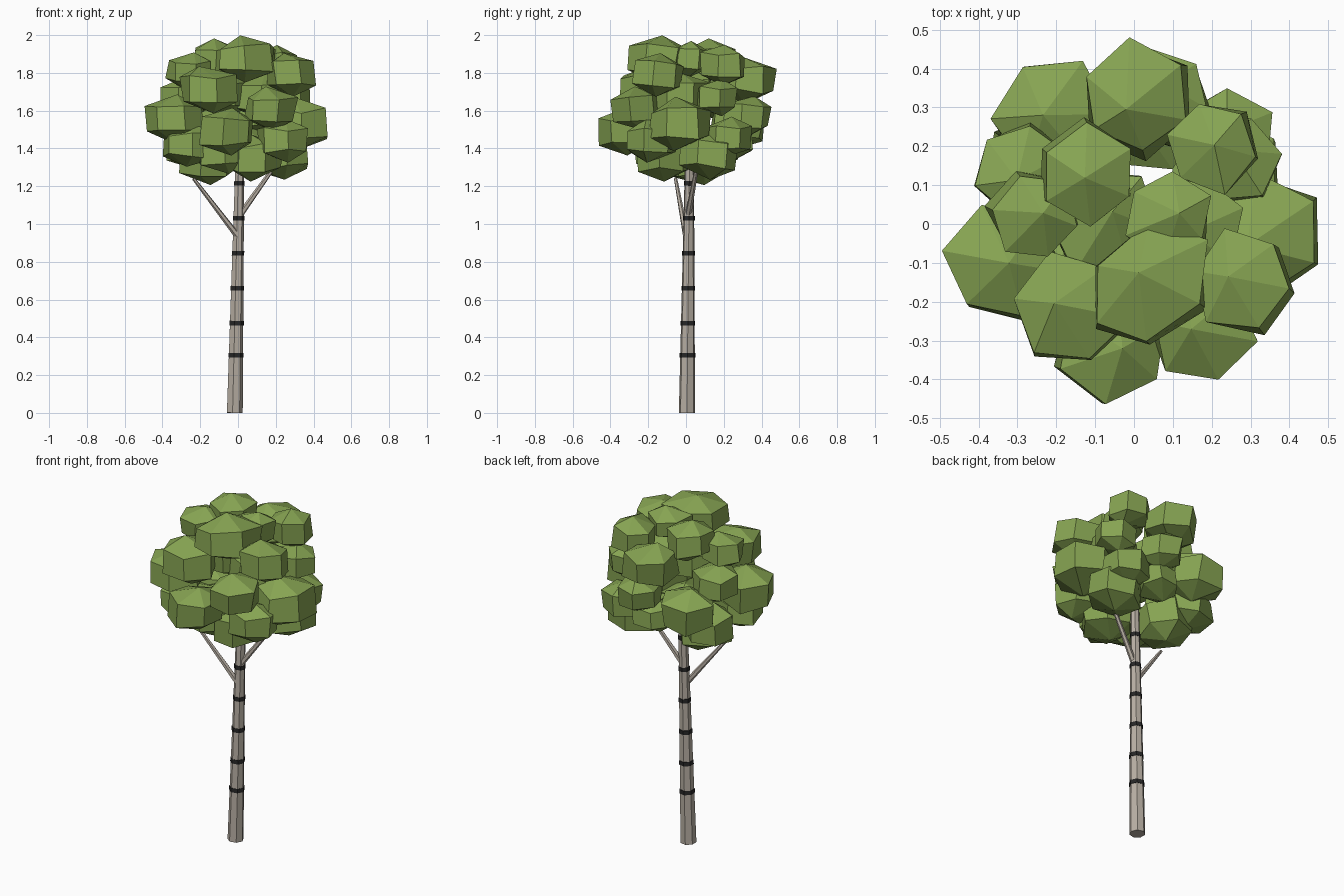
import bpy
import bmesh
import random
from mathutils import Matrix, Vector

random.seed(7)
cube = bpy.data.objects.get("Cube")
if cube:
    bpy.data.objects.remove(cube, do_unlink=True)


def make_material(name, colour):
    mat = bpy.data.materials.new(name)
    mat.use_nodes = True
    mat.diffuse_color = (*colour, 1)
    mat.node_tree.nodes["Principled BSDF"].inputs["Base Color"].default_value = (*colour, 1)
    return mat


leaf_green = make_material("leaf green", (0.24, 0.37, 0.085))
pale_bark = make_material("pale bark", (0.48, 0.43, 0.37))
dark_bark = make_material("dark bark", (0.02, 0.02, 0.02))


def finish(bm, name, material):
    bmesh.ops.recalc_face_normals(bm, faces=bm.faces)
    mesh = bpy.data.meshes.new(name)
    bm.to_mesh(mesh)
    bm.free()
    mesh.materials.append(material)
    obj = bpy.data.objects.new(name, mesh)
    bpy.context.scene.collection.objects.link(obj)
    return obj


def tapered_tube(name, start, end, start_radius, end_radius, sides, material):
    """Straight tapering limb between two points."""
    start, end = Vector(start), Vector(end)
    axis = end - start
    turn = axis.to_track_quat("Z", "Y").to_matrix().to_4x4()
    bm = bmesh.new()
    bmesh.ops.create_cone(
        bm, cap_ends=True, segments=sides, radius1=start_radius,
        radius2=end_radius, depth=axis.length,
        matrix=Matrix.Translation((start + end) / 2) @ turn)
    return finish(bm, name, material)


def leaf_clump(name, centre, radius, stretch=1):
    """Faceted blob: two rings joined by walls, with a fan above and below.
    The stretch lengthens it along the diagonal between x and y."""
    bm = bmesh.new()
    bmesh.ops.create_uvsphere(bm, u_segments=6, v_segments=3, radius=1)
    for vert in bm.verts:
        if abs(vert.co.z) < 0.9:
            push = random.uniform(0.92, 1.12)
            vert.co.x *= push
            vert.co.y *= push
            vert.co.z += random.uniform(-0.12, 0.12)
        else:
            vert.co.x += random.uniform(-0.25, 0.25)
            vert.co.y += random.uniform(-0.25, 0.25)
    tilt = Matrix.Rotation(random.uniform(-0.12, 0.12), 4, "X")
    spin = Matrix.Rotation(random.uniform(0, 6), 4, "Z")
    width = radius * 1.17
    size = Matrix.Diagonal((width * stretch, width, radius * 0.9, 1))
    diagonal = Matrix.Rotation(0.785, 4, "Z")
    bm.transform(Matrix.Translation(centre) @ diagonal @ size @ tilt @ spin)
    return finish(bm, name, leaf_green)


# Trunk, leaning slightly as it rises
trunk_base, trunk_top = Vector((-0.019, 0.005, 0)), Vector((0.012, 0.02, 1.5))
base_radius, top_radius = 0.044, 0.022
tapered_tube("trunk", trunk_base, trunk_top, base_radius, top_radius, 7, pale_bark)

# Dark rings around the bark
for i, height in enumerate((0.305, 0.475, 0.66, 0.845, 1.03, 1.215)):
    ends = [(height + side * 0.012) / trunk_top.z for side in (-1, 1)]
    points = [trunk_base.lerp(trunk_top, t) for t in ends]
    radii = [base_radius + (top_radius - base_radius) * t + 0.003 for t in ends]
    tapered_tube(f"bark_ring_{i + 1}", *points, *radii, 7, dark_bark)

# Side branches
tapered_tube("right_branch", (-0.005, 0.0, 0.94), (-0.235, -0.055, 1.24), 0.017, 0.009, 6, pale_bark)
tapered_tube("left_branch", (0.005, 0.01, 1.04), (0.24, 0.07, 1.37), 0.017, 0.009, 6, pale_bark)

# Crown tiers: x, y, z and radius of each clump, with a stretch where needed
crown = {
    "top": (
        (.04, -.16, 1.875, .14, 1.25), (-.12, .13, 1.87, .125), (.285, -.15, 1.79, .13),
        (-.26, .02, 1.81, .11), (.2, .2, 1.84, .12), (.09, .02, 1.87, .11),
        (-.16, -.22, 1.71, .14), (.01, .32, 1.76, .14)),
    "middle": (
        (-.335, -.1, 1.55, .15), (-.06, -.31, 1.49, .14), (.17, -.27, 1.61, .13),
        (.325, -.03, 1.53, .16), (.26, .16, 1.67, .11), (.08, .32, 1.57, .12),
        (-.2, .27, 1.53, .15), (-.29, .14, 1.66, .12), (-.07, 0, 1.7, .14),
        (.14, -.02, 1.67, .14)),
    "bottom": (
        (.23, -.19, 1.44, .13), (.24, .22, 1.46, .12), (.09, -.12, 1.35, .14),
        (-.26, -.12, 1.42, .13), (-.16, .05, 1.34, .15), (.235, .115, 1.365, .145),
        (.04, .25, 1.43, .11), (-.25, .15, 1.41, .13), (-.08, -.13, 1.38, .13)),
}
for tier, clumps in crown.items():
    for i, (x, y, z, *shape) in enumerate(clumps):
        leaf_clump(f"{tier}_leaf_clump_{i + 1}", (x, y, z), *shape)
